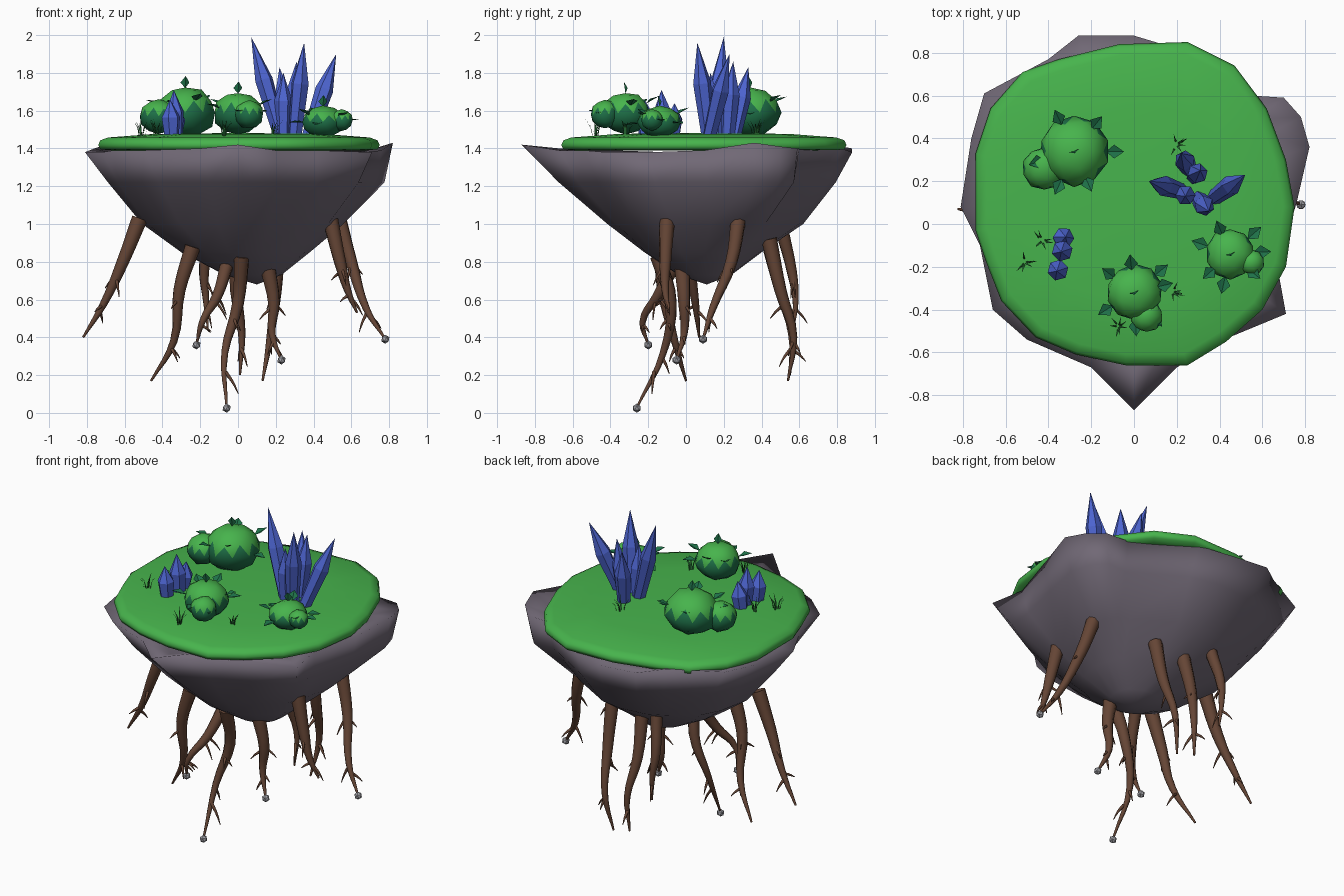
import bpy, bmesh, math, random
from mathutils import Vector

random.seed(4)
old = bpy.data.objects.get("Cube")
if old:
    bpy.data.objects.remove(old, do_unlink=True)


def material(name, r, g, b):
    m = bpy.data.materials.new(name)
    m.use_nodes = True
    m.diffuse_color = (r, g, b, 1)
    m.node_tree.nodes["Principled BSDF"].inputs["Base Color"].default_value = (r, g, b, 1)
    return m


GRASS = material("bright green", .063, .455, .073)
TEAL = material("dark teal green", .013, .165, .065)
BLADE = material("blade green", .02, .15, .035)
ROCK = material("grey violet stone", .165, .14, .18)
BARK = material("brown bark", .13, .06, .036)
BLUE = material("crystal blue", .075, .13, .64)
GREY = material("pebble grey", .36, .36, .39)


def finish(bm, name, mats, angle=None):
    """Turn a bmesh into a scene object, smooth up to the given angle."""
    me = bpy.data.meshes.new(name)
    bmesh.ops.recalc_face_normals(bm, faces=bm.faces)
    bm.to_mesh(me)
    bm.free()
    ob = bpy.data.objects.new(name, me)
    bpy.context.collection.objects.link(ob)
    for m in mats:
        me.materials.append(m)
    if angle:
        smooth(ob, angle)


def smooth(ob, angle):
    bpy.ops.object.select_all(action='DESELECT')
    ob.select_set(True)
    bpy.context.view_layer.objects.active = ob
    if ob.type == 'CURVE':
        bpy.ops.object.convert(target='MESH')
    bpy.ops.object.shade_smooth_by_angle(angle=math.radians(angle))


def loft(bm, rings, start, end):
    """Skin rings of equal length and close both ends with a fan."""
    rows = [[bm.verts.new(p) for p in ring] for ring in rings]
    n = len(rows[0])
    for a, b in zip(rows, rows[1:]):
        for i in range(n):
            bm.faces.new((a[i], a[(i + 1) % n], b[(i + 1) % n], b[i]))
    for row, tip in ((rows[0], start), (rows[-1], end)):
        v = bm.verts.new(tip)
        for i in range(n):
            bm.faces.new((row[i], row[(i + 1) % n], v))


def scaled(outline, s, z, centre=(0, .09)):
    return [(centre[0] + (p[0] - centre[0]) * s, centre[1] + (p[1] - centre[1]) * s, z)
            for p in outline]


# Rock body: jagged rim melting into ellipses towards the bottom, with one steep shoulder
rim = [(-.26, .88, 1.4), (0, .88, 1.38), (.2, .82, 1.4), (.55, .6, 1.4), (.7, .59, 1.4),
       (.78, .5, 1.41), (.82, .36, 1.43), (.76, .1, 1.39), (.67, -.2, 1.38), (.71, -.42, 1.38),
       (.42, -.54, 1.39), (.2, -.67, 1.39), (0, -.87, 1.42), (-.2, -.67, 1.4), (-.5, -.54, 1.39),
       (-.66, -.4, 1.39), (-.72, -.1, 1.38), (-.81, .08, 1.38), (-.76, .4, 1.4),
       (-.7, .61, 1.42), (-.4, .77, 1.42)]
rings = [scaled(rim, .8, 1.37), rim]
for z, cx, cy, rx, ry, jag in ((1.22, .03, .08, .7, .67, .5), (1.0, .03, .11, .53, .49, .25),
                               (.85, .04, .09, .34, .31, 0), (.73, .08, .1, .15, .14, 0)):
    ring = []
    for x, y, _ in rim:
        a = math.atan2(y - .08, x)
        k = rx / .77
        shoulder = x > .69 and y > .3 and z > 1.1
        t = 1 if shoulder else jag
        ex, ey = cx + rx * math.cos(a), cy + ry * math.sin(a)
        ring.append((ex + (x * k + cx - ex) * t, ey + ((y - .05) * k + cy - ey) * t, z))
    rings.append(ring)
bm = bmesh.new()
loft(bm, rings, (0, .09, 1.37), (.1, .11, .68))
finish(bm, "rock_body", [ROCK], 180)

# Grass cap: rounded, slightly domed slab
edge = [(-.74, .33), (-.67, .54), (-.52, .71), (-.35, .77), (-.07, .84), (.25, .85), (.47, .74),
        (.62, .54), (.71, .3), (.75, .08), (.71, -.2), (.6, -.4), (.43, -.55), (.25, -.66),
        (-.04, -.66), (-.27, -.61), (-.46, -.53), (-.62, -.36), (-.69, -.18), (-.74, -.03)]
bm = bmesh.new()
loft(bm, [scaled(edge, s, z) for s, z in ((.9, 1.39), (.985, 1.395), (1, 1.418), (.985, 1.443),
                                          (.93, 1.458), (.6, 1.477))],
     (0, .09, 1.39), (0, .09, 1.482))
finish(bm, "grass_cap", [GRASS], 180)


# Roots: tapered tubes with side twigs
def root(name, path, thick=.042):
    cu = bpy.data.curves.new(name, 'CURVE')
    cu.dimensions = '3D'
    cu.bevel_depth = 1
    cu.bevel_resolution = 2
    cu.resolution_u = 4
    cu.use_fill_caps = True

    def strand(points, radii):
        sp = cu.splines.new('BEZIER')
        sp.bezier_points.add(len(points) - 1)
        for bp, p, r in zip(sp.bezier_points, points, radii):
            bp.co = p
            bp.radius = r
            bp.handle_left_type = bp.handle_right_type = 'AUTO'

    pts = [Vector(p) for p in path]
    n = len(pts) - 1
    strand(pts, [thick * (1 - .86 * (i / n) ** 1.2) for i in range(n + 1)])
    for i in range(1, n):
        for side in (-1, 1):
            base = pts[i].lerp(pts[i + 1], random.uniform(0, .4))
            turn = random.uniform(0, math.pi) + (math.pi if side > 0 else 0)
            out = Vector((math.cos(turn), math.sin(turn), 0)) * random.uniform(.04, .08)
            tip = base + out - Vector((0, 0, random.uniform(.03, .12)))
            mid = base.lerp(tip, .5) + out * .1
            strand([base, mid, tip], [thick * .25, thick * .16, .002])
    ob = bpy.data.objects.new(name, cu)
    bpy.context.collection.objects.link(ob)
    cu.materials.append(BARK)
    smooth(ob, 50)


root("left_root", [(.53, .28, 1.04), (.6, .24, .8), (.68, .14, .55), (.78, .09, .39)])
root("left_front_root", [(.49, -.1, 1.02), (.54, -.11, .8), (.58, -.11, .65), (.63, -.09, .53)])
root("right_root", [(-.52, .02, 1.03), (-.61, .02, .8), (-.71, .05, .58), (-.82, .07, .4)])
root("right_front_root", [(-.24, -.13, .88), (-.31, -.12, .65), (-.34, -.06, .38), (-.46, 0, .17)])
root("front_root", [(.02, -.15, .83), (0, -.08, .58), (-.07, -.12, .32), (-.06, -.26, .03)])
root("middle_root", [(-.06, -.06, .78), (-.11, -.15, .62), (-.19, -.23, .48), (-.22, -.2, .36)], .036)
root("small_front_root", [(.16, -.02, .76), (.19, -.01, .58), (.18, -.01, .42), (.23, -.05, .28)])
root("back_left_root", [(.21, .44, .92), (.2, .5, .65), (.17, .57, .4), (.13, .54, .17)])
root("back_root", [(0, .44, .9), (-.01, .5, .65), (.02, .56, .42), (.01, .55, .2)])
root("back_right_root", [(-.15, .51, .96), (-.18, .56, .75), (-.17, .58, .6), (-.16, .57, .45)], .036)

# Pebbles held by root tips
for i, p in enumerate([(.78, .09, .39), (-.22, -.2, .36), (.23, -.05, .28), (-.06, -.26, .025)]):
    bm = bmesh.new()
    bmesh.ops.create_icosphere(bm, subdivisions=1, radius=.024)
    bmesh.ops.translate(bm, verts=bm.verts, vec=p)
    finish(bm, f"root_pebble_{i + 1}", [GREY])


# Crystals: six-sided shafts that swell and end in a long point
def crystal(name, base, tip, width, swell):
    base, tip = Vector(base), Vector(tip)
    q = (tip - base).to_track_quat('Z', 'Y')
    rows = []
    for t, r in ((0, width * .75), (swell, width)):
        rows.append([base.lerp(tip, t) + q @ Vector((r * math.cos(k * math.pi / 3),
                     r * math.sin(k * math.pi / 3), 0)) for k in range(6)])
    bm = bmesh.new()
    loft(bm, rows, base, tip)
    finish(bm, name, [BLUE])


for i, (b, t) in enumerate([((.23, .15), (.07, .2, 1.99)), ((.3, .12), (.35, .06, 1.96)),
                            ((.37, .12), (.52, .23, 1.9)), ((.26, .25), (.22, .33, 1.83)),
                            ((.28, .22), (.31, .25, 1.86)), ((.24, .14), (.24, .13, 1.8))]):
    crystal(f"large_crystal_{i + 1}", (*b, 1.45), t, .048, .58)
for i, (b, t) in enumerate([((-.33, -.12), (-.34, -.13, 1.71)), ((-.34, -.07), (-.32, -.06, 1.64)),
                            ((-.35, -.21), (-.36, -.22, 1.66))]):
    crystal(f"small_crystal_{i + 1}", (*b, 1.45), t, .05, .55)


# Bushes: faceted balls, zigzag dark skirt below bright top, with folded leaves
def ball(name, x, y, z, r, height):
    bm = bmesh.new()
    bmesh.ops.create_icosphere(bm, subdivisions=2, radius=r)
    for f in bm.faces:
        f.material_index = int(f.calc_center_median().z < .22 * r)
    for v in bm.verts:
        v.co *= random.uniform(.96, 1.06)
        v.co.z *= height
    bmesh.ops.translate(bm, verts=bm.verts, vec=(x, y, z))
    finish(bm, name, [GRASS, TEAL], 50)


def leaf(bm, base, direction, size):
    q = direction.to_track_quat('Y', 'Z')
    shape = ((0, 0, 0), (.38, .45, .12), (0, 1, 0), (-.38, .45, .12), (0, .45, 0))
    v = [bm.verts.new(base + q @ (Vector(p) * size)) for p in shape]
    for a, b in ((0, 1), (1, 2), (2, 3), (3, 0)):
        bm.faces.new((v[a], v[b], v[4]))


def bush(name, big, small, leaves):
    ball(name + "_main", *big)
    ball(name + "_side", *small)
    x, y, z, r, h = big
    bm = bmesh.new()
    for k in range(leaves):
        a = math.tau * k / leaves + random.uniform(-.3, .3)
        lift = random.uniform(-.1, .6)
        d = Vector((math.cos(a), math.sin(a), lift)).normalized()
        leaf(bm, Vector((x, y, z)) + Vector((d.x, d.y, d.z * h)) * r * .93, d, .085)
    leaf(bm, Vector((x, y, z + r * h * .95)), Vector((.05, -.15, 1)), .065)
    finish(bm, name + "_leaves", [TEAL])


bush("back_bush", (-.28, .34, 1.59, .16, .85), (-.42, .26, 1.57, .1, .9), 6)
bush("front_bush", (0, -.32, 1.585, .13, .85), (.06, -.43, 1.58, .075, 1), 7)
bush("left_bush", (.45, -.14, 1.54, .115, .72), (.55, -.18, 1.55, .057, 1), 7)

# Grass tufts: thin bent blades
for i, (x, y) in enumerate([(-.43, -.08), (-.51, -.18), (.2, .37), (.18, -.32), (-.07, -.48)]):
    bm = bmesh.new()
    for k in range(7):
        a = random.uniform(0, math.tau)
        d = Vector((math.cos(a), math.sin(a), 0))
        side = Vector((-d.y, d.x, 0)) * .004
        base = Vector((x, y, 1.46)) + d * random.uniform(0, .02)
        mid = base + d * .012 + Vector((0, 0, .05))
        tip = base + d * .04 + Vector((0, 0, random.uniform(.07, .1)))
        v = [bm.verts.new(p) for p in (base - side, base + side, mid + side, mid - side, tip)]
        bm.faces.new(v[:4])
        bm.faces.new((v[3], v[2], v[4]))
    finish(bm, f"grass_tuft_{i + 1}", [BLADE])
